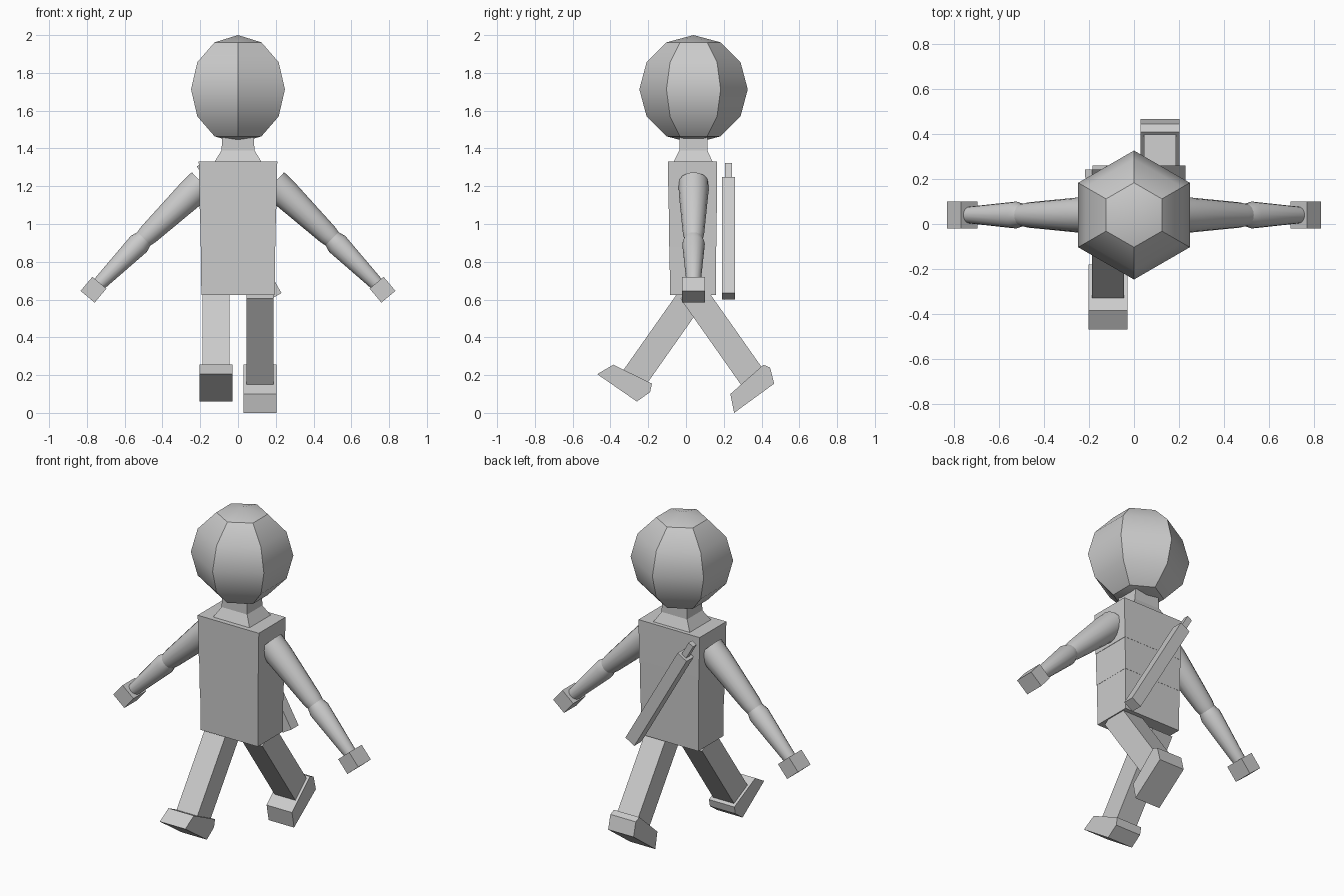
import bpy, bmesh, math
from mathutils import Vector, Matrix

cube = bpy.data.objects.get("Cube")
if cube:
    bpy.data.objects.remove(cube, do_unlink=True)

MID_Y = 0.04  # depth of the body's centre line

grey = bpy.data.materials.new("plain_grey")
grey.use_nodes = True
grey.diffuse_color = (0.6, 0.6, 0.6, 1)
grey.node_tree.nodes["Principled BSDF"].inputs["Base Color"].default_value = (0.6, 0.6, 0.6, 1)


def finish(name, bm, smooth=False):
    bmesh.ops.recalc_face_normals(bm, faces=bm.faces)
    mesh = bpy.data.meshes.new(name)
    bm.to_mesh(mesh)
    bm.free()
    mesh.materials.append(grey)
    obj = bpy.data.objects.new(name, mesh)
    bpy.context.collection.objects.link(obj)
    if smooth:
        bpy.ops.object.select_all(action='DESELECT')
        obj.select_set(True)
        bpy.context.view_layer.objects.active = obj
        bpy.ops.object.shade_smooth_by_angle(angle=math.radians(30))
    return obj


def loft(name, rings, smooth=False):
    """Skin a list of equal-length point rings and cap both ends."""
    bm = bmesh.new()
    loops = [[bm.verts.new(p) for p in ring] for ring in rings]
    n = len(loops[0])
    for a, b in zip(loops, loops[1:]):
        for i in range(n):
            j = (i + 1) % n
            bm.faces.new((a[i], a[j], b[j], b[i]))
    bm.faces.new(loops[0])
    bm.faces.new(loops[-1])
    return finish(name, bm, smooth)


def rect(hx, y0, y1, z):
    return [(-hx, y0, z), (hx, y0, z), (hx, y1, z), (-hx, y1, z)]


def side_prism(name, profile, x0, x1):
    """Extrude a (y, z) profile across x."""
    return loft(name, [[(x, y, z) for y, z in profile] for x in (x0, x1)])


def box(name, centre, size, angle=0):
    """Box turned about the depth axis."""
    bm = bmesh.new()
    mat = (Matrix.Translation(centre) @ Matrix.Rotation(angle, 4, 'Y')
           @ Matrix.Diagonal((*size, 1)))
    bmesh.ops.create_cube(bm, size=1, matrix=mat)
    return finish(name, bm)


def tube(name, start, end, stations, sides=16):
    """Round limb; stations are (fraction along, radius)."""
    start, end = Vector(start), Vector(end)
    axis = (end - start).normalized()
    u = Vector((0, 1, 0))
    v = axis.cross(u)
    rings = []
    for t, r in stations:
        c = start.lerp(end, t)
        rings.append([c + r * (math.cos(a) * u + math.sin(a) * v)
                      for a in (math.tau * i / sides for i in range(sides))])
    return loft(name, rings, smooth=True)


# Head: six-sided ball with corners on the left and right
bm = bmesh.new()
bmesh.ops.create_uvsphere(bm, u_segments=6, v_segments=6, radius=0.287,
                          matrix=Matrix.Translation((0, MID_Y, 1.713)))
finish("head", bm, smooth=True)

# Neck: flared at the shoulders
loft("neck", [rect(0.13, -0.07, 0.145, 1.32),
              rect(0.087, -0.035, 0.113, 1.39),
              rect(0.083, -0.035, 0.113, 1.48)])

# Torso: three stacked blocks, each a little smaller than the one above
loft("chest", [rect(0.203, -0.093, 0.164, 1.08), rect(0.208, -0.095, 0.165, 1.33)])
loft("waist", [rect(0.198, -0.089, 0.161, 0.88), rect(0.201, -0.091, 0.163, 1.08)])
loft("hips", [rect(0.194, -0.085, 0.158, 0.625), rect(0.197, -0.087, 0.160, 0.88)])

# Arms
for side, s in (("left", 1), ("right", -1)):
    shoulder = (s * 0.19, MID_Y, 1.217)
    elbow = (s * 0.495, MID_Y, 0.925)
    wrist = (s * 0.745, MID_Y, 0.672)
    tube(side + "_upper_arm", shoulder, elbow, [(0, 0.079), (0.2, 0.078), (0.93, 0.056), (1.04, 0.047)])
    tube(side + "_forearm", elbow, wrist, [(-0.02, 0.046), (0.12, 0.06), (1, 0.036)])
    box(side + "_hand", (s * 0.765, MID_Y, 0.652), (0.097, 0.122, 0.097), s * math.radians(50))

# Legs: the left one swings back, the right one forward
along = Vector((0.576, -0.818))
across = Vector((0.818, 0.576)) * 0.143
hip = Vector((-0.03, 0.605))
for side, s in (("left", 1), ("right", -1)):
    for part, a, b in (("thigh", 0, 0.293), ("shin", 0.293, 0.59)):
        p, q = hip + along * a, hip + along * b
        outline = [p, p + across, q + across, q]
        outline = [(MID_Y + s * (c.x - MID_Y), c.y) for c in outline]
        side_prism(side + "_" + part, outline, s * 0.045, s * 0.187)

# Feet: tilted with each leg
side_prism("left_foot", [(0.255, 0.0), (0.235, 0.10), (0.41, 0.255), (0.445, 0.24), (0.467, 0.155)],
           0.03, 0.203)
side_prism("right_foot", [(-0.47, 0.205), (-0.385, 0.255), (-0.18, 0.155), (-0.19, 0.11), (-0.26, 0.06)],
           -0.203, -0.03)

# Sheathed blade slung diagonally across the back
tilt = math.radians(-30)
base = Vector((0.20, 0.225, 0.617))
up = Vector((math.sin(tilt), 0, math.cos(tilt)))
box("sheath", base + up * 0.355, (0.07, 0.07, 0.71), tilt)
box("handle", base + up * 0.755, (0.035, 0.035, 0.1), tilt)
